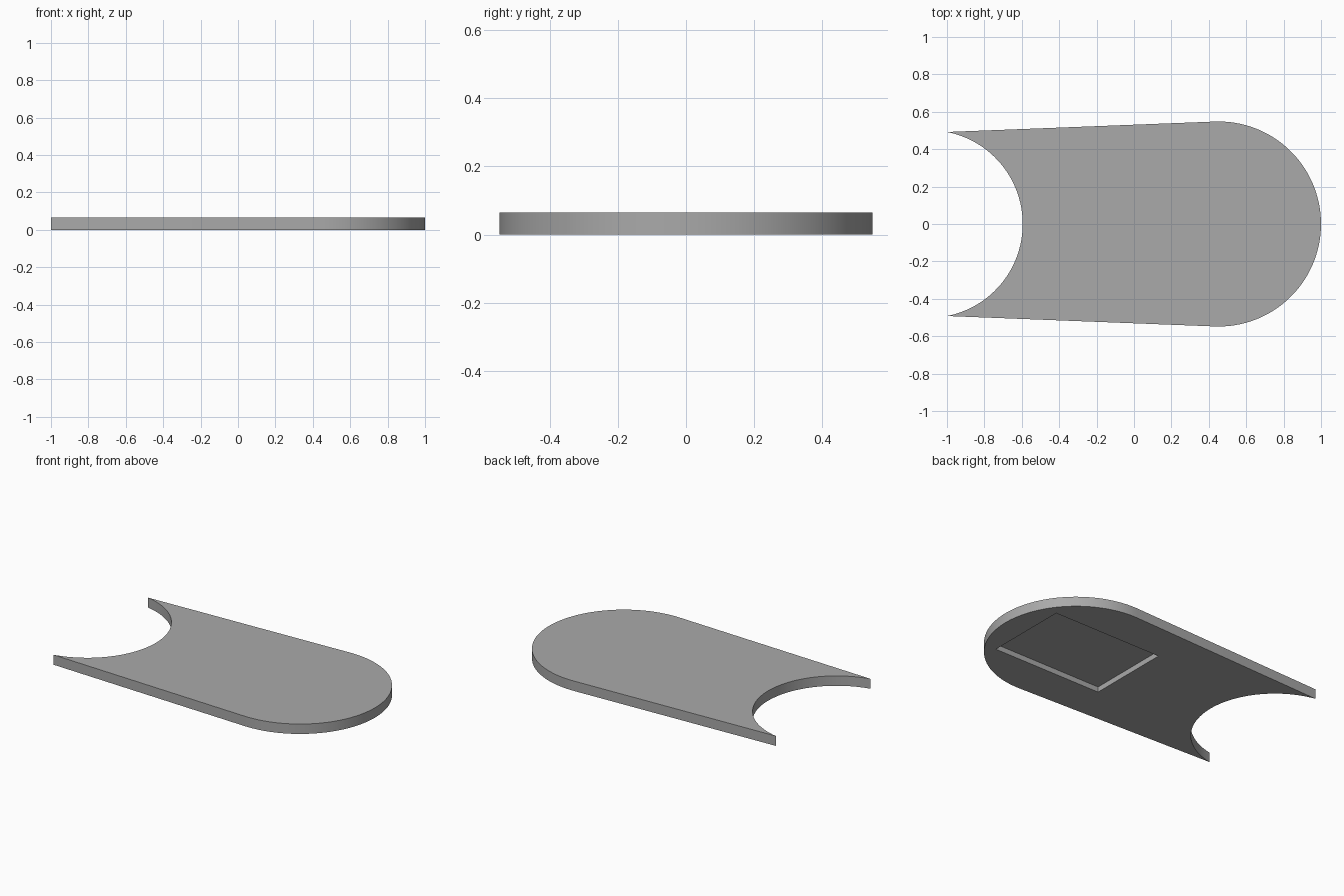
import bpy, bmesh
from math import cos, sin, atan2, pi

cube = bpy.data.objects.get("Cube")
if cube:
    bpy.data.objects.remove(cube, do_unlink=True)

THICK = 0.065
ROUND_R = 0.548
ROUND_X = 1 - ROUND_R
TIP_Y = 0.492
NOTCH_X = -0.595

grey = bpy.data.materials.new("plain grey")
grey.use_nodes = True
colour = (0.4, 0.4, 0.4, 1)
grey.diffuse_color = colour
grey.node_tree.nodes["Principled BSDF"].inputs["Base Color"].default_value = colour


def arc(cx, r, start, end, steps):
    angles = [start + (end - start) * i / steps for i in range(steps + 1)]
    return [(cx + r * cos(a), r * sin(a)) for a in angles]


def prism(name, outline, z0, z1):
    bm = bmesh.new()
    face = bm.faces.new([bm.verts.new((x, y, z0)) for x, y in outline])
    top = bmesh.ops.extrude_face_region(bm, geom=[face])["geom"]
    moved = [v for v in top if isinstance(v, bmesh.types.BMVert)]
    bmesh.ops.translate(bm, verts=moved, vec=(0, 0, z1 - z0))
    bmesh.ops.recalc_face_normals(bm, faces=bm.faces)
    mesh = bpy.data.meshes.new(name)
    bm.to_mesh(mesh)
    bm.free()
    mesh.materials.append(grey)
    obj = bpy.data.objects.new(name, mesh)
    bpy.context.collection.objects.link(obj)
    return obj


# Plate: rounded end, tapering sides tangent to it, concave notch
lean = pi / 2 + (ROUND_R - TIP_Y) / (ROUND_X + 1)
sagitta = NOTCH_X + 1
notch_r = (TIP_Y ** 2 + sagitta ** 2) / (2 * sagitta)
notch_cx = NOTCH_X - notch_r
sweep = atan2(TIP_Y, -1 - notch_cx)
outline = arc(ROUND_X, ROUND_R, -lean, lean, 64) + arc(notch_cx, notch_r, sweep, -sweep, 48)
plate = prism("plate", outline, 0, THICK)

# Rectangular pocket in the underside
pocket = [(0.045, -0.28), (0.84, -0.28), (0.84, 0.28), (0.045, 0.28)]
cutter = prism("pocket_cutter", pocket, -0.05, 0.035)
cutter.hide_render = True
cut = plate.modifiers.new("pocket", "BOOLEAN")
cut.operation = "DIFFERENCE"
cut.solver = "EXACT"
cut.object = cutter

bpy.ops.object.select_all(action="DESELECT")
plate.select_set(True)
bpy.context.view_layer.objects.active = plate
bpy.ops.object.modifier_apply(modifier=cut.name)
bpy.data.objects.remove(cutter, do_unlink=True)
bpy.ops.object.shade_smooth_by_angle(angle=pi / 6)
